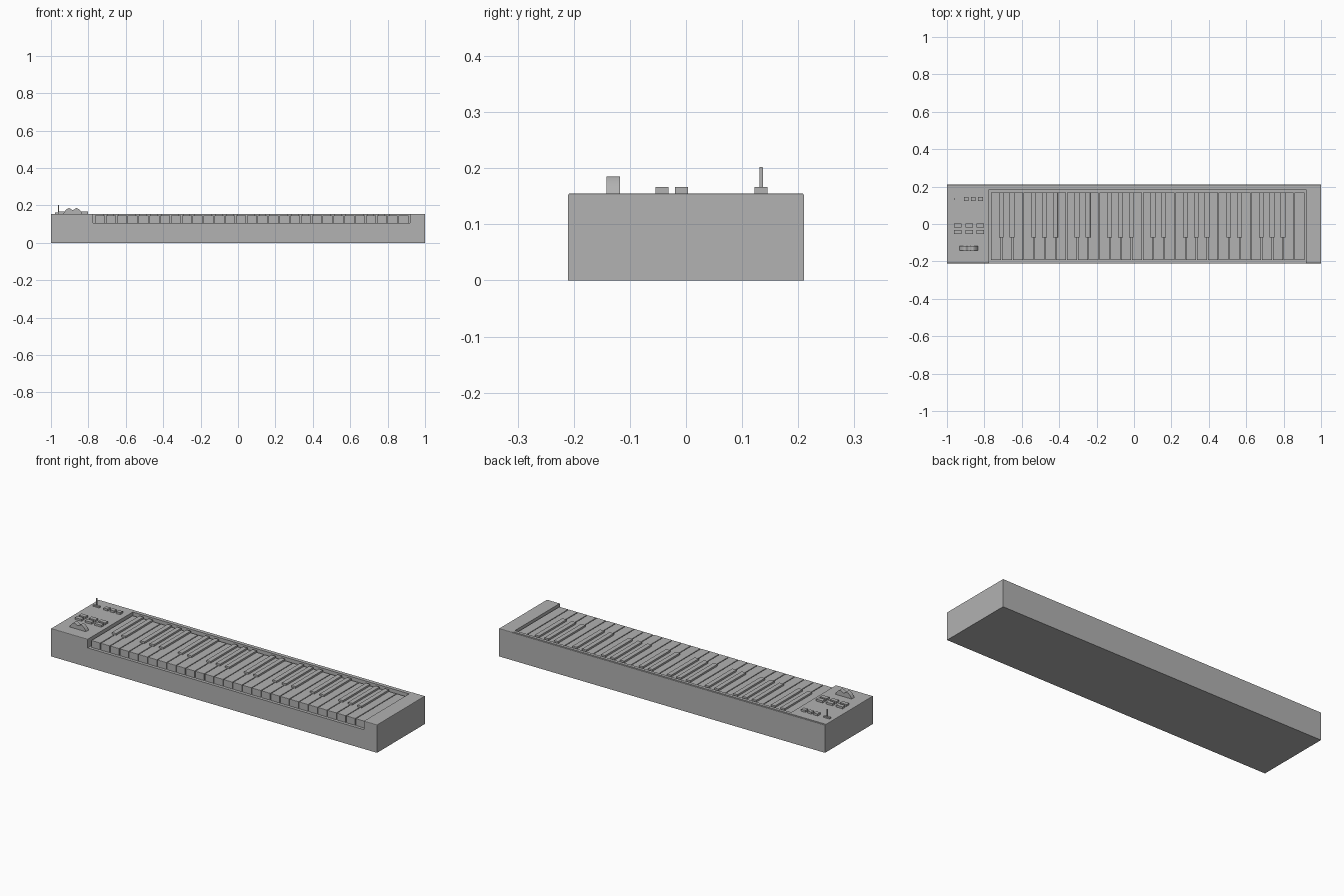
import bpy
import bmesh
import math

if "Cube" in bpy.data.objects:
    bpy.data.objects.remove(bpy.data.objects["Cube"])

grey = bpy.data.materials.new("plain grey")
grey.use_nodes = True
colour = (0.445, 0.445, 0.445, 1)
grey.diffuse_color = colour
grey.node_tree.nodes["Principled BSDF"].inputs["Base Color"].default_value = colour

TOP = 0.155      # panel height
FLOOR = 0.107    # key bed height
WHITE_TOP = 0.145
KEY_LEFT, KEY_RIGHT = -0.766, 0.914
KEY_FRONT, KEY_BACK = -0.193, 0.168
WHITE_KEYS = 29


def finish(name, bm):
    mesh = bpy.data.meshes.new(name)
    bmesh.ops.recalc_face_normals(bm, faces=bm.faces)
    bm.to_mesh(mesh)
    bm.free()
    mesh.materials.append(grey)
    obj = bpy.data.objects.new(name, mesh)
    bpy.context.collection.objects.link(obj)
    return obj


def box(name, x, y, z, bevel=0):
    """Box from (low, high) ranges, with optional bevel on its top edges."""
    bm = bmesh.new()
    bmesh.ops.create_cube(bm, size=1)
    for v in bm.verts:
        v.co = [r[0] if c < 0 else r[1] for c, r in zip(v.co, (x, y, z))]
    if bevel:
        edges = [e for e in bm.edges if all(v.co.z == max(z) or abs(v.co.z - z[1]) < 1e-5 for v in e.verts)]
        bmesh.ops.bevel(bm, geom=edges, offset=bevel, segments=2, affect='EDGES', profile=0.5)
    return finish(name, bm)


def cut(target, cutter):
    mod = target.modifiers.new("cut", 'BOOLEAN')
    mod.operation = 'DIFFERENCE'
    mod.solver = 'EXACT'
    mod.object = cutter
    bpy.context.view_layer.objects.active = target
    bpy.ops.object.modifier_apply(modifier=mod.name)
    bpy.data.objects.remove(cutter)


# Case with a key bed open to the front and a shallow rear step
case = box("case", (-1, 1), (-0.21, 0.21), (0, TOP), 0.003)
cut(case, box("key_bed_cutter", (-0.775, 0.92), (-0.3, 0.185), (FLOOR, 0.3)))
cut(case, box("rear_step_cutter", (-1.1, 0.92), (0.202, 0.3), (TOP - 0.002, 0.3)))

# White keys
pitch = (KEY_RIGHT - KEY_LEFT) / WHITE_KEYS
for i in range(WHITE_KEYS):
    x = KEY_LEFT + i * pitch
    box(f"white_key_{i + 1}", (x + 0.002, x + pitch - 0.002),
        (KEY_FRONT, KEY_BACK), (FLOOR, WHITE_TOP), 0.001)

# Black keys in the repeating two-and-three pattern
for i in range(1, WHITE_KEYS):
    if i % 7 in (0, 3):
        continue
    x = KEY_LEFT + i * pitch - 0.002
    box(f"black_key_{i}", (x - 0.013, x + 0.013),
        (-0.072, KEY_BACK), (FLOOR, TOP), 0.001)

# Pads in two rows of three, small buttons behind them
for col, x in enumerate((-0.943, -0.881, -0.821)):
    for row, y in enumerate((-0.0425, -0.008)):
        box(f"pad_{row + 1}_{col + 1}", (x - 0.02, x + 0.02),
            (y - 0.0115, y + 0.0115), (TOP - 0.002, 0.166))
for i, x in enumerate((-0.897, -0.859, -0.821)):
    box(f"button_{i + 1}", (x - 0.0125, x + 0.0125),
        (0.122, 0.145), (TOP - 0.002, 0.166))

# Toggle switch
box("toggle_base", (-0.979, -0.941), (0.127, 0.141), (TOP - 0.002, 0.162))
box("toggle_lever", (-0.9635, -0.9565), (0.131, 0.137), (0.16, 0.202), 0.001)

# Control wheel: twin-humped profile with a thumb dip
bm = bmesh.new()
steps = 28
centre, half = -0.8835, 0.05
profile = [(centre + half, TOP - 0.002), (centre - half, TOP - 0.002)]
for i in range(steps + 1):
    t = 2 * i / steps - 1
    arch = 0.038 * (1 - t * t) ** 0.8
    dip = 0.018 * math.exp(-(t / 0.3) ** 2)
    profile.append((centre + t * half, TOP + arch - dip))
face = bm.faces.new([bm.verts.new((x, -0.142, z)) for x, z in profile])
side = bmesh.ops.extrude_face_region(bm, geom=[face])
for v in side["geom"]:
    if isinstance(v, bmesh.types.BMVert):
        v.co.y = -0.118
bmesh.ops.remove_doubles(bm, verts=bm.verts, dist=1e-5)
finish("control_wheel", bm)
